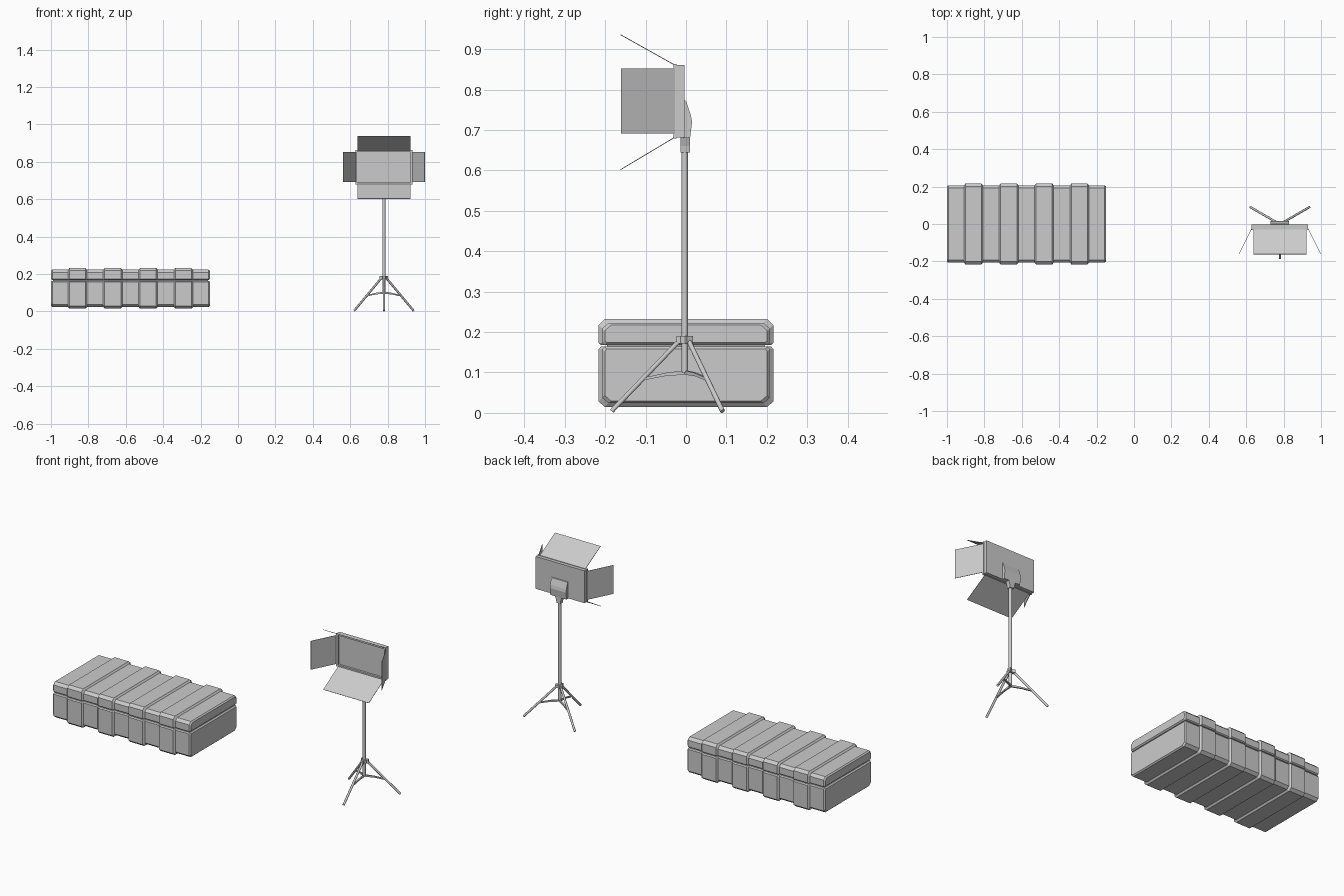
import bpy, bmesh, math
from mathutils import Vector

if "Cube" in bpy.data.objects:
    bpy.data.objects.remove(bpy.data.objects["Cube"])

CX = 0.78  # centre of the light stand


def make(name, verts, faces):
    me = bpy.data.meshes.new(name)
    me.from_pydata([tuple(v) for v in verts], [], faces)
    bm = bmesh.new()
    bm.from_mesh(me)
    bmesh.ops.recalc_face_normals(bm, faces=bm.faces)
    bm.to_mesh(me)
    bm.free()
    ob = bpy.data.objects.new(name, me)
    bpy.context.collection.objects.link(ob)
    return ob


def loft(name, rings):
    """Skin a list of equal-length closed rings and cap both ends."""
    n = len(rings[0])
    verts = [v for r in rings for v in r]
    faces = [(i * n + j, i * n + (j + 1) % n, (i + 1) * n + (j + 1) % n, (i + 1) * n + j)
             for i in range(len(rings) - 1) for j in range(n)]
    last = (len(rings) - 1) * n
    faces += [tuple(range(n)), tuple(range(last, last + n))]
    return make(name, verts, faces)


def box(name, lo, hi):
    (a, b, c), (d, e, f) = lo, hi
    return loft(name, [[(a, b, z), (d, b, z), (d, e, z), (a, e, z)] for z in (c, f)])


def rod(name, p, q, r, sides=12):
    p, q = Vector(p), Vector(q)
    rot = (q - p).to_track_quat('Z', 'Y')
    circle = [rot @ Vector((r * math.cos(t), r * math.sin(t), 0))
              for t in (2 * math.pi * k / sides for k in range(sides))]
    ob = loft(name, [[c + p for c in circle], [c + q for c in circle]])
    for f in ob.data.polygons:
        f.use_smooth = len(f.vertices) == 4
    return ob


def slab(name, corners, thick):
    """Thin plate around a planar polygon."""
    c = [Vector(v) for v in corners]
    n = (c[1] - c[0]).cross(c[2] - c[0]).normalized() * thick / 2
    return loft(name, [[v - n for v in c], [v + n for v in c]])


# Ribbed case: nine equal bands along x, every second one raised
X0, X1, BANDS, RIB = -1.0, -0.15, 9, 0.009
STEP = (X1 - X0) / BANDS
stations = [(X0, 0, True), (X0 + 0.007, 0, False)]
for k in range(1, BANDS):
    x = X0 + k * STEP
    a, b = (0, 1) if k % 2 else (1, 0)
    stations += [(x - 0.004, a, False), (x + 0.004, b, False)]
stations += [(X1 - 0.007, 0, False), (X1, 0, True)]


def case_shell(name, half, outer_z, sign):
    zmid = sum(z for _, z in half) / len(half)
    rings = []
    for x, raised, end in stations:
        pts = []
        for y, z in half:
            if not raised:
                y -= RIB
                if abs(z - outer_z) < 0.02:
                    z -= sign * RIB
            if end:
                y -= 0.006
                z += 0.006 if z < zmid else -0.006
            pts.append((y, z))
        rings.append([(x, y, z) for y, z in pts] + [(x, -y, z) for y, z in reversed(pts)])
    return loft(name, rings)


case_shell("case_base", [(0.201, 0.015), (0.216, 0.028), (0.216, 0.158), (0.211, 0.164)], 0.015, -1)
case_shell("case_lid", [(0.211, 0.168), (0.216, 0.173), (0.216, 0.218), (0.201, 0.232)], 0.232, 1)
box("case_seal", (X0 + 0.01, -0.196, 0.155), (X1 - 0.01, 0.196, 0.18))

# Stand pole and collar
rod("stand_pole", (CX, -0.003, 0.1), (CX, -0.003, 0.655), 0.0085, 16)
rod("leg_collar", (CX, -0.003, 0.172), (CX, -0.003, 0.19), 0.014, 16)

# Three legs with hinge lugs and flat braces
for i in range(3):
    t = math.radians(-90 + 120 * i)
    d = Vector((math.cos(t), math.sin(t), 0))
    s = Vector((-d.y, d.x, 0))
    base = Vector((CX, -0.001, 0))

    def at(r, z):
        return base + d * r + Vector((0, 0, z))

    rod("leg", at(0.008, 0.186), at(0.183, 0.0043), 0.006, 10)
    slab("leg_lug", [at(0.0, 0.172), at(0.022, 0.172), at(0.022, 0.19), at(0.0, 0.19)], 0.016)
    slab("leg_brace", [at(0.0, 0.095), at(0.055, 0.0905), at(0.107, 0.08),
                       at(0.105, 0.087), at(0.045, 0.1), at(0.0, 0.105)], 0.008)

# Neck between pole and lamp
loft("lamp_neck", [[(CX - w, -0.013, z), (CX + w, -0.013, z), (CX + w, 0.01, z), (CX - w, 0.01, z)]
                   for w, z in ((0.012, 0.645), (0.014, 0.66), (0.022, 0.684))])

# Wedge housing on the back of the lamp
back = [(-0.008, 0.68), (0.01, 0.68), (0.015, 0.72), (0.012, 0.737), (0.0, 0.772), (-0.008, 0.775)]
loft("back_housing", [[(CX + sx * 0.05, y, z) for y, z in back] for sx in (-1, 1)])


# Lamp body: shell with a front rim and a recessed panel
def rect(w, h, y):
    zc = 0.7715
    return [(CX - w, y, zc - h), (CX + w, y, zc - h), (CX + w, y, zc + h), (CX - w, y, zc + h)]


loft("lamp_body", [rect(0.151, 0.09, -0.004), rect(0.151, 0.09, -0.023), rect(0.153, 0.092, -0.023),
                   rect(0.153, 0.092, -0.031), rect(0.143, 0.082, -0.031), rect(0.143, 0.082, -0.019)])

# Four barn doors
for sgn in (-1, 1):
    z0, z1 = (0.861, 0.936) if sgn > 0 else (0.682, 0.602)
    slab("barn_door_top" if sgn > 0 else "barn_door_bottom",
         [(CX - 0.141, -0.028, z0), (CX + 0.141, -0.028, z0),
          (CX + 0.141, -0.162, z1), (CX - 0.141, -0.162, z1)], 0.002)
    xa, xb = CX + sgn * 0.152, CX + sgn * 0.219
    slab("barn_door_side", [(xa, -0.028, 0.692), (xb, -0.161, 0.692),
                            (xb, -0.161, 0.852), (xa, -0.028, 0.852)], 0.002)
